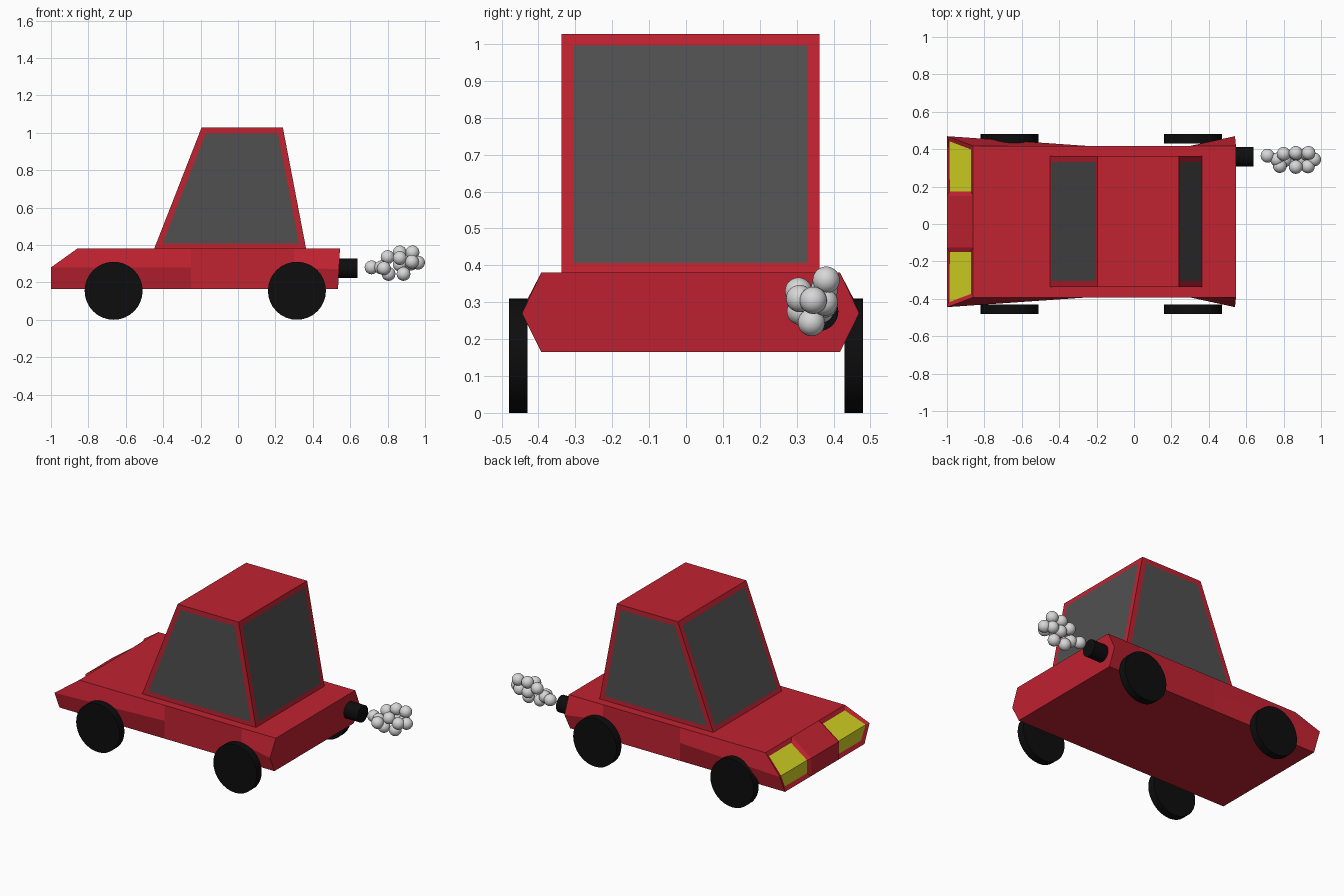
import bpy, bmesh
from math import pi
from mathutils import Vector

old = bpy.data.objects.get("Cube")
if old:
    bpy.data.objects.remove(old, do_unlink=True)

YC = 0.0125  # centre line of body and cabin


def material(name, rgb):
    m = bpy.data.materials.new(name)
    m.use_nodes = True
    m.diffuse_color = (*rgb, 1)
    bsdf = next(n for n in m.node_tree.nodes if n.type == 'BSDF_PRINCIPLED')
    bsdf.inputs["Base Color"].default_value = (*rgb, 1)
    return m


RED = material("red_paint", (0.53, 0.016, 0.03))
GLASS = material("dark_glass", (0.08, 0.08, 0.08))
BLACK = material("black_rubber", (0.004, 0.004, 0.004))
YELLOW = material("yellow_lamp", (0.64, 0.64, 0.017))
SMOKE = material("pale_smoke", (0.68, 0.68, 0.68))


def loft(rings):
    """Join equal rings of points with quads and close both ends."""
    bm = bmesh.new()
    rows = [[bm.verts.new(p) for p in ring] for ring in rings]
    n = len(rows[0])
    for a, b in zip(rows, rows[1:]):
        for i in range(n):
            j = (i + 1) % n
            bm.faces.new((a[i], a[j], b[j], b[i]))
    return bm, rows


def finish(bm, name, mats):
    mesh = bpy.data.meshes.new(name)
    bm.to_mesh(mesh)
    bm.free()
    for m in mats:
        mesh.materials.append(m)
    ob = bpy.data.objects.new(name, mesh)
    bpy.context.collection.objects.link(ob)
    return ob


def round_part(name, mat, radius, depth, loc, rot):
    bpy.ops.mesh.primitive_cylinder_add(vertices=32, radius=radius, depth=depth,
                                        location=loc, rotation=rot)
    ob = bpy.context.object
    ob.name = name
    ob.data.materials.append(mat)
    bpy.ops.object.shade_smooth_by_angle()


# Body: six-sided sections, flared at the nose and tail
def section(x_low, x_mid, x_top, flare, z_mid):
    half = [(x_low, 0.405, 0.165), (x_mid, flare, z_mid), (x_top, 0.405, 0.38)]
    right = [(x, YC - y, z) for x, y, z in half]
    left = [(x, YC + y, z) for x, y, z in reversed(half)]
    return right + left


bm, rows = loft([section(-1, -1, -0.86, 0.457, 0.28),
                 section(-0.25, -0.25, -0.25, 0.405, 0.28),
                 section(0.3, 0.3, 0.3, 0.405, 0.28),
                 section(0.535, 0.54, 0.545, 0.457, 0.27)])
for r in (rows[0], rows[-1]):
    bm.faces.new((r[0], r[1], r[4], r[5]))
    bm.faces.new((r[1], r[2], r[3], r[4]))
bmesh.ops.recalc_face_normals(bm, faces=bm.faces)

# Headlights: recessed corner panels wrapping over the nose
SPLIT = 0.1375
for s in (-1, 1):
    bmesh.ops.bisect_plane(bm, geom=bm.verts[:] + bm.edges[:] + bm.faces[:],
                           plane_co=(0, YC + s * SPLIT, 0), plane_no=(0, 1, 0))
bm.normal_update()
for s in (-1, 1):
    lamp = [f for f in bm.faces
            if f.calc_center_median().x < -0.9 and f.normal.x < -0.3
            and s * (f.calc_center_median().y - YC) > SPLIT]
    bmesh.ops.inset_region(bm, faces=lamp, thickness=0.025, depth=-0.013,
                           use_even_offset=True, use_boundary=True)
    for f in lamp:
        f.material_index = 1
finish(bm, "car_body", [RED, YELLOW])


# Cabin: tapered box with one inset window per side
def rectangle(x0, x1, z):
    w = 0.35
    return [(x0, YC - w, z), (x1, YC - w, z), (x1, YC + w, z), (x0, YC + w, z)]


bm, rows = loft([rectangle(-0.45, 0.365, 0.375), rectangle(-0.195, 0.24, 1.027)])
windows = bm.faces[:]
for r in rows:
    bm.faces.new(r)
bmesh.ops.recalc_face_normals(bm, faces=bm.faces)
bmesh.ops.inset_individual(bm, faces=windows, thickness=0.032, use_even_offset=True)
for f in windows:
    f.material_index = 1
finish(bm, "cabin", [RED, GLASS])

# Wheels
for end, x in (("front", -0.665), ("rear", 0.315)):
    for side, s in (("left", 1), ("right", -1)):
        round_part(f"{end}_{side}_wheel", BLACK, 0.155, 0.05,
                   (x, s * 0.455, 0.155), (pi / 2, 0, 0))

# Exhaust pipe
round_part("exhaust_pipe", BLACK, 0.053, 0.14, (0.57, 0.36, 0.275), (0, pi / 2, 0))

# Exhaust smoke: a cluster of small balls
puffs = [(0.714, 0.365, 0.28), (0.765, 0.345, 0.28), (0.80, 0.375, 0.335),
         (0.805, 0.34, 0.245), (0.78, 0.31, 0.275), (0.865, 0.38, 0.36),
         (0.865, 0.305, 0.33), (0.885, 0.34, 0.245), (0.865, 0.375, 0.295),
         (0.933, 0.38, 0.36), (0.93, 0.308, 0.31), (0.963, 0.345, 0.305),
         (0.925, 0.375, 0.30)]
bm = bmesh.new()
for p in puffs:
    ball = bmesh.ops.create_icosphere(bm, subdivisions=3, radius=0.037)
    bmesh.ops.translate(bm, verts=ball["verts"], vec=Vector(p))
for f in bm.faces:
    f.smooth = True
finish(bm, "exhaust_smoke", [SMOKE])
